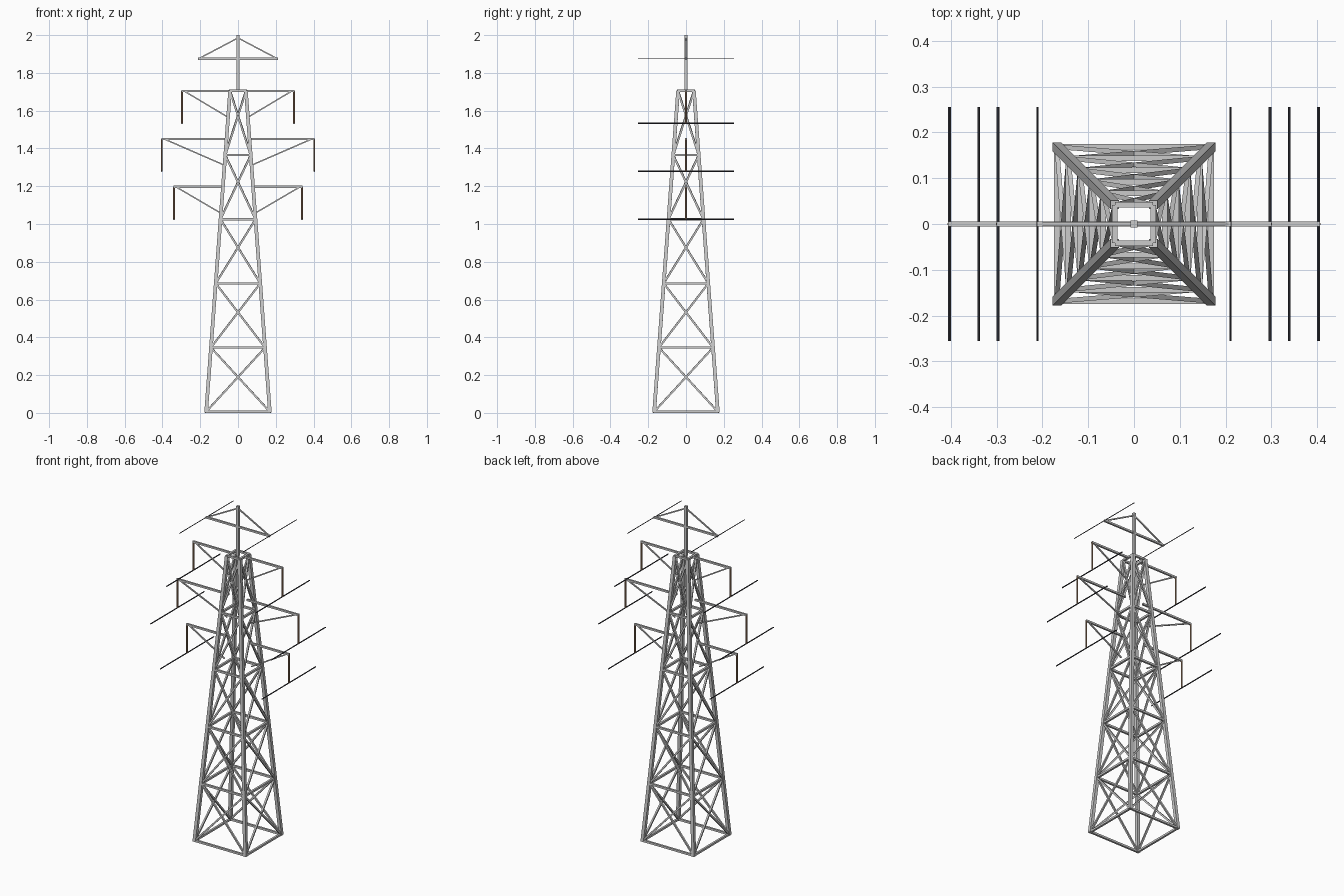
import bpy, bmesh
from math import cos, sin, pi
from mathutils import Vector

if "Cube" in bpy.data.objects:
    bpy.data.objects.remove(bpy.data.objects["Cube"])


def material(name, col):
    m = bpy.data.materials.new(name)
    m.diffuse_color = (*col, 1)
    m.use_nodes = True
    m.node_tree.nodes["Principled BSDF"].inputs["Base Color"].default_value = m.diffuse_color
    return m


def bar(bm, a, b, width, sides=4):
    """Prism from a to b; a 4-sided bar is a square section of the given width."""
    a, b = Vector(a), Vector(b)
    d = (b - a).normalized()
    ref = Vector((0, 1, 0)) if abs(d.z) > 0.95 else Vector((0, 0, 1))
    s = d.cross(ref).normalized()
    u = s.cross(d)
    r = width / 2 / cos(pi / sides)
    rings = []
    for p in (a, b):
        angs = [2 * pi * (i + 0.5) / sides for i in range(sides)]
        rings.append([bm.verts.new(p + s * r * cos(t) + u * r * sin(t)) for t in angs])
    for i in range(sides):
        j = (i + 1) % sides
        bm.faces.new((rings[0][i], rings[0][j], rings[1][j], rings[1][i]))
    bm.faces.new(rings[0][::-1])
    bm.faces.new(rings[1])


def part(name, bars, mat=None):
    bm = bmesh.new()
    for b in bars:
        bar(bm, *b)
    bmesh.ops.recalc_face_normals(bm, faces=bm.faces)
    me = bpy.data.meshes.new(name)
    bm.to_mesh(me)
    bm.free()
    ob = bpy.data.objects.new(name, me)
    bpy.context.collection.objects.link(ob)
    if mat:
        me.materials.append(mat)


TOP = 1.705


def half(z):
    return 0.169 + (0.042 - 0.169) * z / TOP


def corner(i, z):
    sx, sy = [(1, 1), (-1, 1), (-1, -1), (1, -1)][i % 4]
    return (sx * half(z), sy * half(z), z)


brown = material("insulator_brown", (0.36, 0.22, 0.13))
black = material("wire_black", (0.04, 0.04, 0.05))

# tapered lattice body: legs, horizontal rings, crossed braces
levels = [0.006 + i * (TOP - 0.006) / 5 for i in range(6)]
part("legs", [(corner(i, 0.001), corner(i, TOP), 0.019) for i in range(4)])
part("horizontal_rings", [(corner(i, z), corner(i + 1, z), 0.012)
                          for z in levels for i in range(4)])
braces = []
for z0, z1 in zip(levels, levels[1:]):
    for i in range(4):
        braces.append((corner(i, z0), corner(i + 1, z1), 0.010))
        braces.append((corner(i + 1, z0), corner(i, z1), 0.010))
part("cross_braces", braces)

# mast and earth-wire arm on top
part("mast", [((0, 0, 1.70), (0, 0, 2.0), 0.015)])
part("earth_wire_arm", [((-0.212, 0, 1.875), (0.212, 0, 1.875), 0.011)]
     + [((s * 0.205, 0, 1.877), (0, 0, 1.985), 0.007) for s in (-1, 1)])
part("earth_wires", [((s * 0.211, -0.255, 1.875), (s * 0.211, 0.255, 1.875), 0.004, 6)
                     for s in (-1, 1)], black)

# crossarms, struts, insulators and conductors on both sides
arms, struts, insulators, wires = [], [], [], []
for z, x in ((1.705, 0.297), (1.451, 0.403), (1.197, 0.339)):
    for s in (-1, 1):
        arms.append(((s * half(z), 0, z), (s * (x + 0.003), 0, z), 0.011))
        struts.append(((s * (x - 0.01), 0, z), (s * half(z - 0.14), 0, z - 0.14), 0.007))
        insulators.append(((s * x, 0, z), (s * x, 0, z - 0.172), 0.009, 8))
        wires.append(((s * x, -0.255, z - 0.172), (s * x, 0.255, z - 0.172), 0.006, 6))
part("crossarms", arms)
part("crossarm_struts", struts)
part("insulators", insulators, brown)
part("conductors", wires, black)
